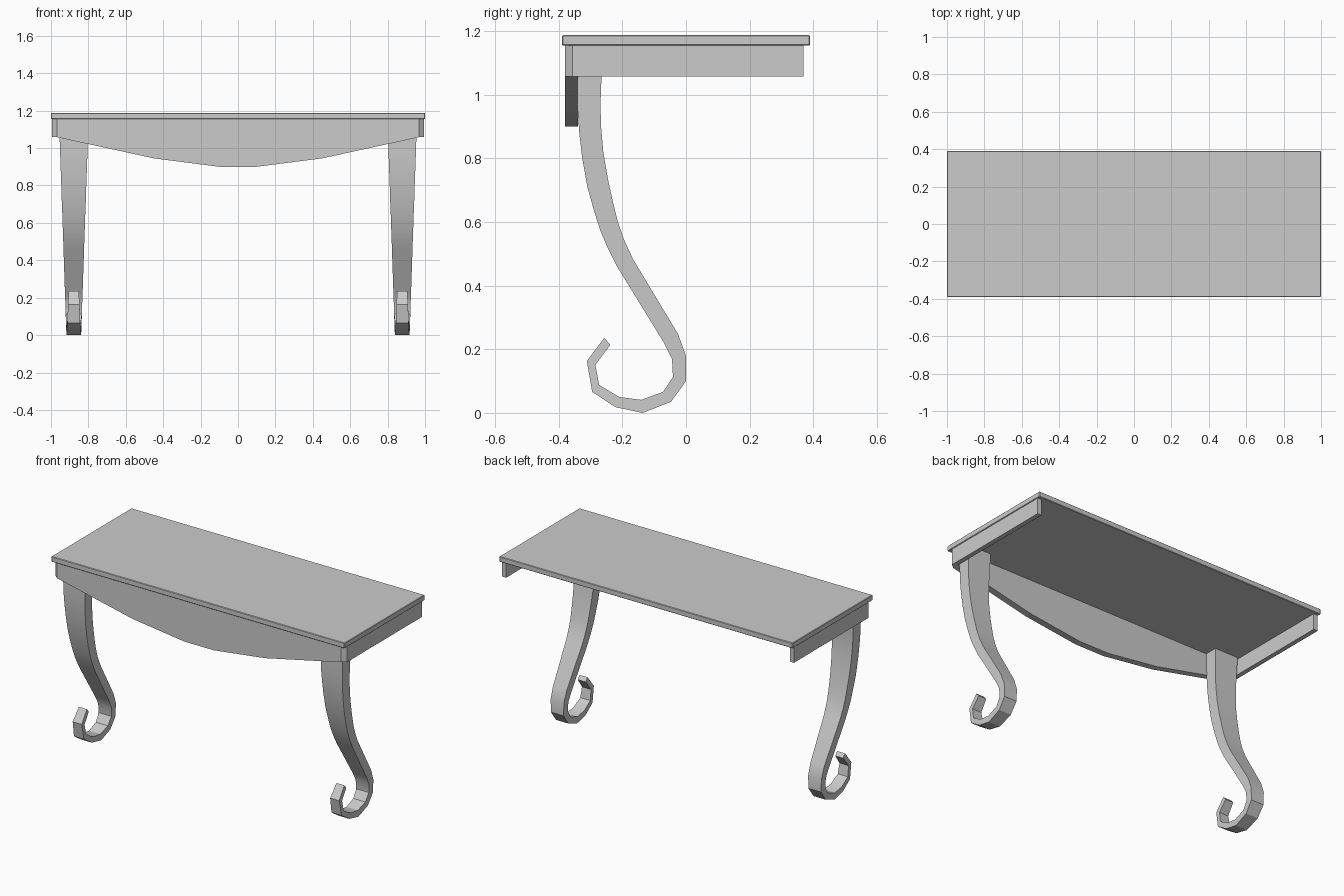
import bpy, bmesh, math

if "Cube" in bpy.data.objects:
    bpy.data.objects.remove(bpy.data.objects["Cube"])


def loft(name, rings, smooth=False):
    """Closed solid through a list of matching vertex rings."""
    bm = bmesh.new()
    rows = [[bm.verts.new(p) for p in ring] for ring in rings]
    n = len(rows[0])
    for a, b in zip(rows, rows[1:]):
        for i in range(n):
            j = (i + 1) % n
            bm.faces.new((a[i], a[j], b[j], b[i]))
    bm.faces.new(rows[0])
    bm.faces.new(rows[-1])
    bmesh.ops.recalc_face_normals(bm, faces=bm.faces)
    mesh = bpy.data.meshes.new(name)
    bm.to_mesh(mesh)
    bm.free()
    obj = bpy.data.objects.new(name, mesh)
    bpy.context.collection.objects.link(obj)
    if smooth:
        bpy.ops.object.select_all(action='DESELECT')
        bpy.context.view_layer.objects.active = obj
        obj.select_set(True)
        bpy.ops.object.shade_smooth_by_angle(angle=math.radians(25))
    return obj


TOP_UNDER = 1.155

# Tabletop slab with finely chamfered edges
bpy.ops.mesh.primitive_cube_add(size=1, location=(0, 0, 1.1715))
top = bpy.context.object
top.name = "tabletop"
top.scale = (2, 0.78, 0.033)
bpy.ops.object.transform_apply(location=False, rotation=False, scale=True)
bevel = top.modifiers.new("edge_chamfer", 'BEVEL')
bevel.width = 0.003
bevel.segments = 1

# Front apron with a shallow bowed lower edge
half = [(0.10, 0.90), (0.45, 0.945), (0.967, 1.058), (0.967, TOP_UNDER)]
outline = half + [(-x, z) for x, z in reversed(half)]
loft("front_apron", [[(x, y, z) for x, z in outline] for y in (-0.38, -0.34)])

# Side aprons with a clipped front corner
plan = [(0.967, 0.37), (0.967, -0.38), (0.995, -0.357), (0.995, 0.37)]
for side, s in (("left", -1), ("right", 1)):
    loft(side + "_apron", [[(s * x, y, z) for x, y in plan] for z in (1.058, TOP_UNDER)])

# Scrolled legs: front edge (y, z), back edge (y, z), half width
stations = [
    (-0.340, 1.155, -0.262, 1.155, 0.079),
    (-0.342, 0.970, -0.269, 0.970, 0.073),
    (-0.336, 0.885, -0.267, 0.900, 0.070),
    (-0.327, 0.805, -0.260, 0.820, 0.067),
    (-0.310, 0.710, -0.245, 0.733, 0.064),
    (-0.290, 0.638, -0.229, 0.660, 0.061),
    (-0.270, 0.575, -0.214, 0.600, 0.059),
    (-0.248, 0.522, -0.195, 0.545, 0.057),
    (-0.216, 0.459, -0.167, 0.484, 0.055),
    (-0.069, 0.220, -0.025, 0.248, 0.047),
    (-0.044, 0.170, 0.000, 0.179, 0.045),
    (-0.041, 0.113, 0.000, 0.100, 0.043),
    (-0.072, 0.066, -0.047, 0.035, 0.041),
    (-0.141, 0.041, -0.136, 0.000, 0.039),
    (-0.210, 0.050, -0.222, 0.018, 0.037),
    (-0.273, 0.088, -0.295, 0.066, 0.034),
    (-0.285, 0.151, -0.312, 0.163, 0.031),
    (-0.238, 0.214, -0.257, 0.236, 0.027),
]
for side, s in (("left", -1), ("right", 1)):
    cx = s * 0.878
    rings = [[(cx - w, fy, fz), (cx + w, fy, fz), (cx + w, by, bz), (cx - w, by, bz)]
             for fy, fz, by, bz, w in stations]
    loft(side + "_leg", rings, smooth=True)
